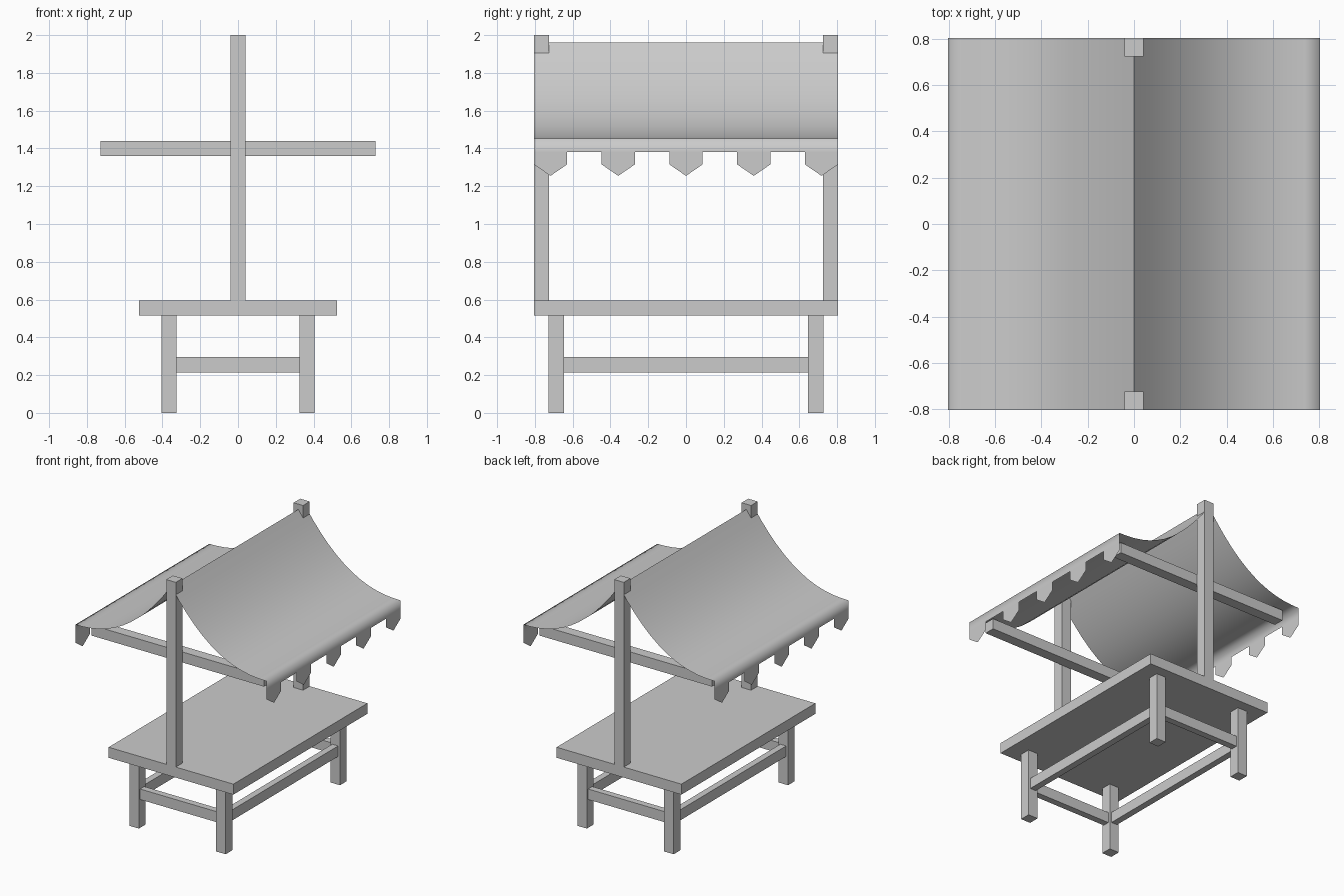
import bpy, bmesh, math

if "Cube" in bpy.data.objects:
    bpy.data.objects.remove(bpy.data.objects["Cube"])


def box(name, x0, x1, y0, y1, z0, z1):
    """Axis-aligned box given by its limits."""
    bpy.ops.mesh.primitive_cube_add(size=1, location=((x0 + x1) / 2, (y0 + y1) / 2, (z0 + z1) / 2))
    ob = bpy.context.object
    ob.name = name
    ob.scale = (x1 - x0, y1 - y0, z1 - z0)
    bpy.ops.object.transform_apply(location=False, rotation=False, scale=True)
    return ob


def span(s, a, b):
    """Limits a..b placed on side s (+1 or -1)."""
    return sorted((s * a, s * b))


# counter top
box("table_top", -0.525, 0.525, -0.805, 0.805, 0.515, 0.595)

for sy, end in ((-1, "front"), (1, "back")):
    # legs and short stretchers
    for sx, side in ((-1, "left"), (1, "right")):
        box(f"{end}_{side}_leg", *span(sx, 0.325, 0.405), *span(sy, 0.647, 0.727), 0, 0.515)
    box(f"{end}_stretcher", -0.325, 0.325, *span(sy, 0.662, 0.712), 0.215, 0.295)
    # upright posts and canopy crossbars just inside them
    box(f"{end}_post", -0.04, 0.04, *span(sy, 0.725, 0.805), 0.595, 2.0)
    box(f"{end}_crossbar", -0.727, 0.727, *span(sy, 0.645, 0.725), 1.36, 1.44)

# long stretchers
for sx, side in ((-1, "left"), (1, "right")):
    box(f"{side}_stretcher", *span(sx, 0.34, 0.39), -0.647, 0.647, 0.215, 0.295)

# sagging cloth canopy, with a hem and pointed scallops on both sides
W, HALF, STEP, N = 0.805, 0.0875, 0.35875, 12
centres = [k * STEP for k in range(-2, 3)]
ys = [c + d for c in centres for d in (-HALF, 0, HALF)]


def sag(x):
    return 1.452 + 0.508 * (1 - abs(x) / W) ** 2.3


xs = [W * i / N for i in range(-N, N + 1)]
profile = [(-W, 1.38)] + [(x, sag(x)) for x in xs] + [(W, 1.38)]

bm = bmesh.new()
rows = [[bm.verts.new((x, y, z)) for x, z in profile] for y in ys]
for r0, r1 in zip(rows, rows[1:]):
    for i in range(len(profile) - 1):
        bm.faces.new((r0[i], r0[i + 1], r1[i + 1], r1[i]))
for col, x in ((0, -W), (-1, W)):
    for k, c in enumerate(centres):
        top = [rows[3 * k + j][col] for j in range(3)]
        low = [bm.verts.new((x, c + d, z)) for d, z in ((HALF, 1.315), (0, 1.255), (-HALF, 1.315))]
        bm.faces.new(top + low)
bmesh.ops.recalc_face_normals(bm, faces=bm.faces)
bm.normal_update()
if sum(f.normal.z for f in bm.faces) < 0:
    bmesh.ops.reverse_faces(bm, faces=bm.faces)
mesh = bpy.data.meshes.new("canopy")
bm.to_mesh(mesh)
bm.free()
canopy = bpy.data.objects.new("canopy", mesh)
bpy.context.collection.objects.link(canopy)

# smooth cloth with a sharp ridge
bpy.ops.object.select_all(action='DESELECT')
canopy.select_set(True)
bpy.context.view_layer.objects.active = canopy
bpy.ops.object.shade_smooth_by_angle(angle=math.radians(100))
